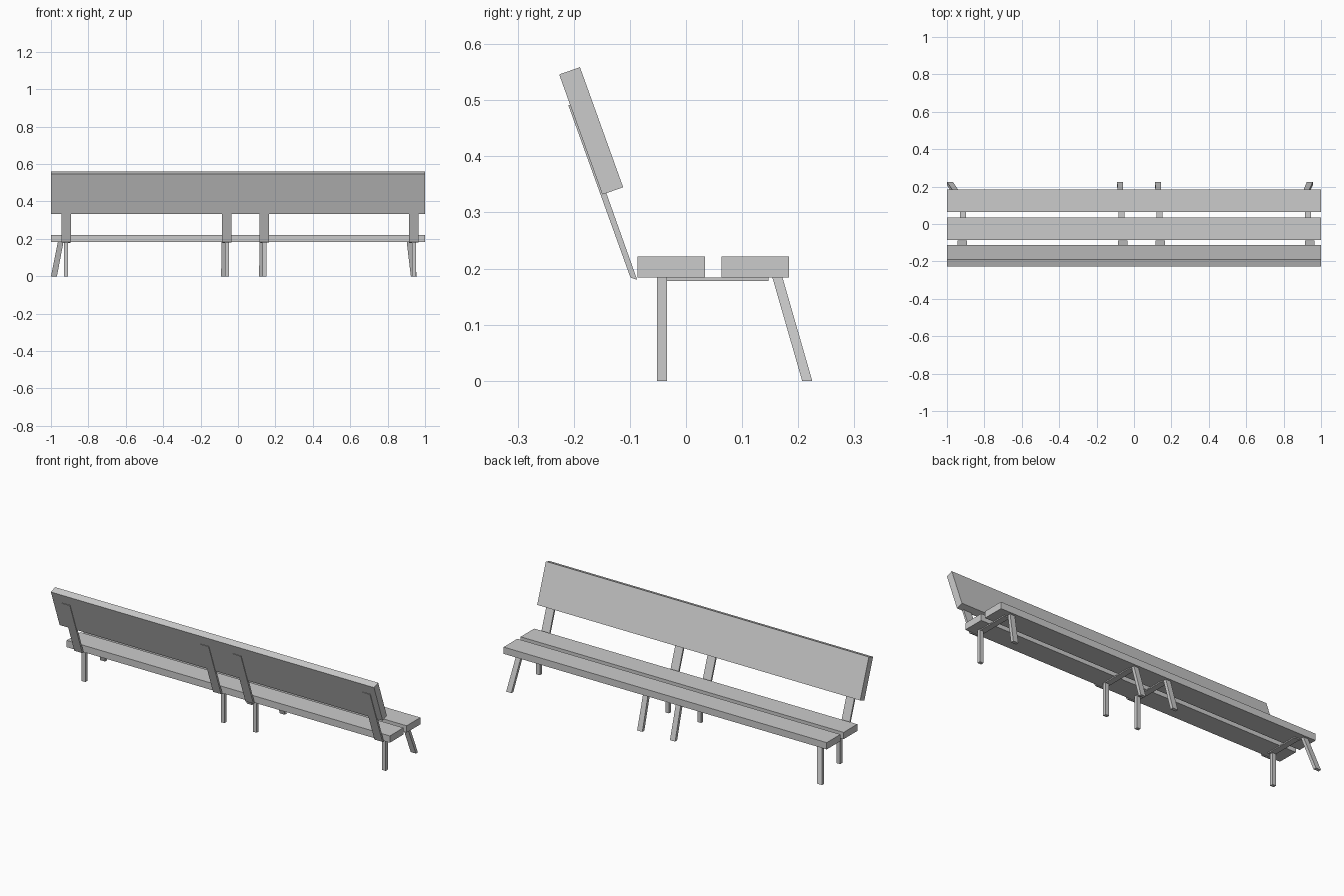
import bpy

if "Cube" in bpy.data.objects:
    bpy.data.objects.remove(bpy.data.objects["Cube"])


def prism(name, bottom, top):
    """Solid between two matching four-corner loops."""
    n = len(bottom)
    faces = [tuple(reversed(range(n))), tuple(range(n, 2 * n))]
    faces += [(i, (i + 1) % n, n + (i + 1) % n, n + i) for i in range(n)]
    mesh = bpy.data.meshes.new(name)
    mesh.from_pydata(bottom + top, [], faces)
    obj = bpy.data.objects.new(name, mesh)
    bpy.context.collection.objects.link(obj)
    return obj


def extrude_x(name, profile, x0, x1):
    """Side profile of (y, z) points extruded along x."""
    return prism(name, [(x0, y, z) for y, z in profile],
                 [(x1, y, z) for y, z in profile])


def rect(y0, y1, z0, z1):
    return [(y0, z0), (y1, z0), (y1, z1), (y0, z1)]


def loop(x0, x1, y0, y1, z):
    return [(x0, y0, z), (x1, y0, z), (x1, y1, z), (x0, y1, z)]


SEAT_Z = 0.184

# Two seat planks and the tilted back plank
extrude_x("seat_plank_rear", rect(-0.086, 0.034, SEAT_Z, 0.222), -1, 1)
extrude_x("seat_plank_front", rect(0.063, 0.184, SEAT_Z, 0.222), -1, 1)
extrude_x("back_plank", [(-0.149, 0.332), (-0.112, 0.345),
                         (-0.189, 0.559), (-0.226, 0.546)], -1, 1)

# Each frame: centre x of support, rear leg, seat bar, then front leg top and foot
frames = [
    (-0.919, -0.920, -0.914, -0.948, -0.984),
    (-0.060, -0.059, -0.067, -0.073, -0.074),
    (0.140, 0.141, 0.136, 0.130, 0.129),
    (0.939, 0.940, 0.930, 0.917, 0.940),
]
for i, (sup, rear, bar, top, foot) in enumerate(frames, 1):
    # Slanted flat support behind the back plank
    extrude_x(f"back_support_{i}", [(-0.099, 0.184), (-0.087, 0.180),
                                    (-0.198, 0.492), (-0.210, 0.492)],
              sup - 0.025, sup + 0.025)
    # Thin bar under the seat joining the legs
    extrude_x(f"seat_bar_{i}", rect(-0.052, 0.147, 0.178, SEAT_Z),
              bar - 0.017, bar + 0.017)
    # Upright rear leg
    extrude_x(f"rear_leg_{i}", rect(-0.052, -0.034, 0, SEAT_Z),
              rear - 0.011, rear + 0.011)
    # Splayed front leg
    prism(f"front_leg_{i}",
          loop(foot - 0.016, foot + 0.016, 0.207, 0.225, 0),
          loop(top - 0.015, top + 0.015, 0.154, 0.172, SEAT_Z))
